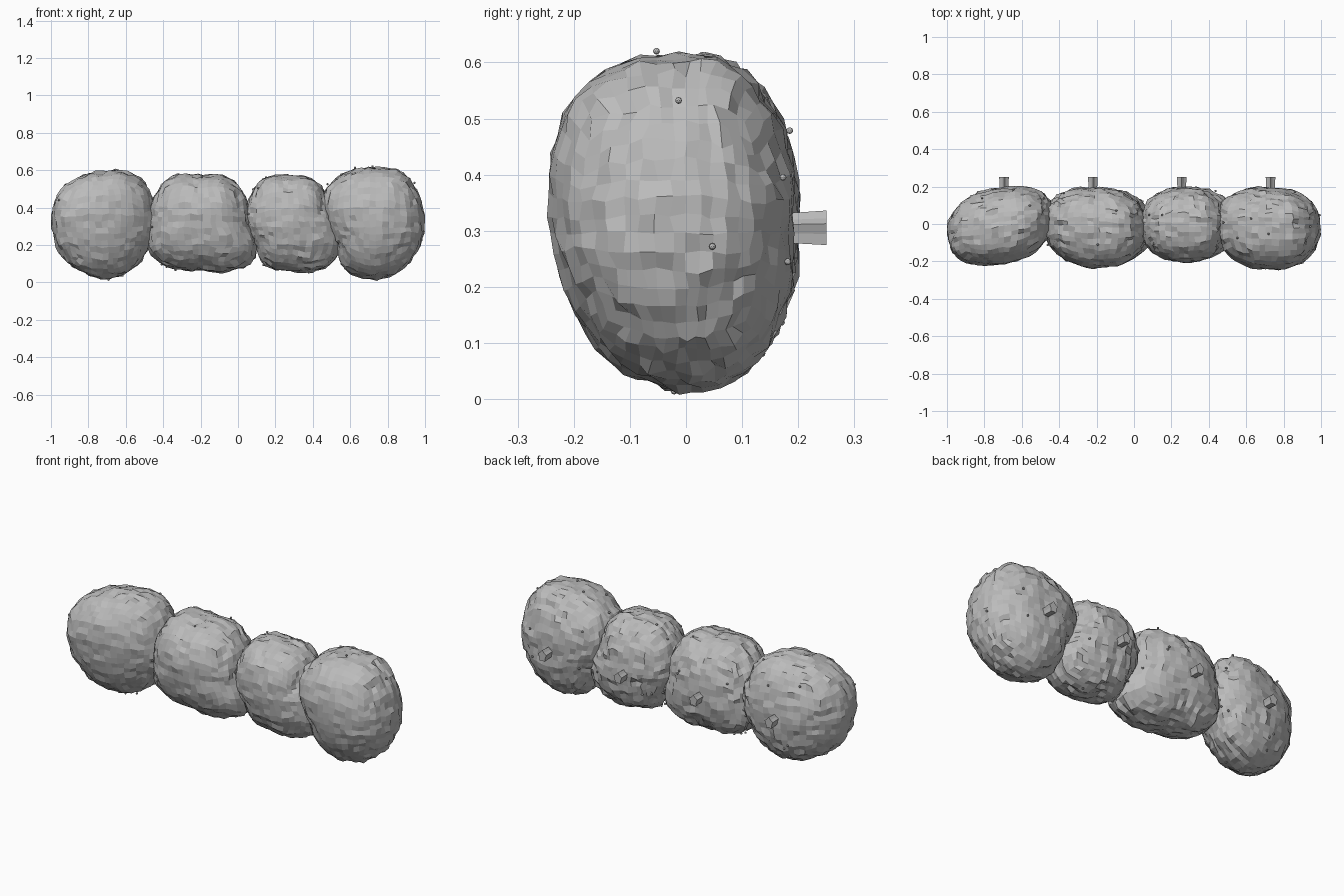
import bpy, bmesh, math, random
from mathutils import Vector, Matrix, noise

if "Cube" in bpy.data.objects:
    bpy.data.objects.remove(bpy.data.objects["Cube"])

random.seed(4)
grey = bpy.data.materials.new("stone grey")
grey.diffuse_color = (0.5, 0.5, 0.5, 1)
grey.use_nodes = True
grey.node_tree.nodes["Principled BSDF"].inputs["Base Color"].default_value = grey.diffuse_color

# centre x, front depth, sideways lean, front outline radius every 30 degrees
CZ, BACK = 0.31, 0.195
LUMPS = [
    (-0.71, 0.21, 0.15, [.28, .29, .31, .285, .29, .30, .285, .285, .285, .29, .28, .265]),
    (-0.20, 0.23, -0.03, [.27, .28, .29, .262, .295, .29, .28, .31, .275, .245, .29, .34]),
    (0.28, 0.20, 0.0, [.25, .23, .27, .262, .28, .26, .24, .22, .255, .25, .285, .30]),
    (0.72, 0.24, -0.04, [.275, .29, .32, .305, .315, .31, .26, .23, .28, .295, .285, .28]),
]


def outline(radii, angle):
    t = (angle / math.tau * 12) % 12
    i = int(t)
    f = t - i
    a, b, c, d = (radii[(i + k) % 12] for k in (-1, 0, 1, 2))
    return b + 0.5 * f * (c - a + f * (2 * a - 5 * b + 4 * c - d + f * (3 * (b - c) + d - a)))


def surface(lump, d):
    cx, front, lean, radii = lump
    s = math.hypot(d.x, d.z)
    n = (s ** 2.3 + abs(d.y) ** 2.3) ** (1 / 2.3)
    r = outline(radii, math.atan2(d.z, d.x)) * s / n
    ang = math.atan2(d.z, d.x)
    x, z = r * math.cos(ang), r * math.sin(ang)
    y = d.y / n * (front if d.y < 0 else BACK)
    y += lean * x
    if d.y < 0:
        y += 0.12 * d.y * z     # front bulges more towards the top
    return Vector((cx + x, y, CZ + z))


def finish(bm, name):
    bmesh.ops.recalc_face_normals(bm, faces=bm.faces)
    me = bpy.data.meshes.new(name)
    bm.to_mesh(me)
    bm.free()
    me.materials.append(grey)
    ob = bpy.data.objects.new(name, me)
    bpy.context.collection.objects.link(ob)
    return ob


for k, lump in enumerate(LUMPS):
    # lumpy faceted body
    bm = bmesh.new()
    bmesh.ops.create_cube(bm, size=2)
    bmesh.ops.subdivide_edges(bm, edges=bm.edges[:], cuts=12, use_grid_fill=True)
    for v in bm.verts:
        d = Vector([math.tan(c * math.pi / 4) for c in v.co]).normalized()
        p = surface(lump, d)
        rough = 0.0025 if d.y < -0.6 else 0.006
        wave = 0.006 * noise.noise(d * 3.5 + Vector((k * 7, 0, 0)))
        p += d * (wave + random.uniform(-rough, rough))
        p += Vector([random.uniform(-0.005, 0.005) for _ in range(3)])
        p.x = min(1, max(-1, p.x))
        p.z = max(0, p.z)
        v.co = p
    finish(bm, f"lump_{k + 1}")

    # small round specks sitting on the sides and back
    bm = bmesh.new()
    count = 0
    while count < 14:
        d = Vector([random.gauss(0, 1) for _ in range(3)]).normalized()
        if d.y < -0.5 or d.y > 0.9:
            continue
        p = surface(lump, d) + d * 0.008
        p.x = min(0.993, max(-0.993, p.x))
        p.z = max(0.007, p.z)
        bmesh.ops.create_icosphere(bm, subdivisions=2, radius=0.006,
                                   matrix=Matrix.Translation(p))
        count += 1
    finish(bm, f"specks_{k + 1}")

    # fluted peg at the back, flaring outwards
    bm = bmesh.new()
    px = -0.695 + 0.475 * k
    rings = []
    for y, scale in ((0.13, 0.8), (0.19, 0.88), (0.25, 1.0)):
        ring = []
        for i in range(10):
            r = (0.034 if i % 2 == 0 else 0.025) * scale
            a = math.tau * i / 10 + math.pi / 2
            ring.append(bm.verts.new((px + 0.8 * r * math.cos(a), y, 0.302 + r * math.sin(a))))
        rings.append(ring)
    for lo, hi in zip(rings, rings[1:]):
        for i in range(10):
            j = (i + 1) % 10
            bm.faces.new((lo[i], lo[j], hi[j], hi[i]))
    bm.faces.new(rings[0])
    bm.faces.new(rings[-1])
    finish(bm, f"peg_{k + 1}")
